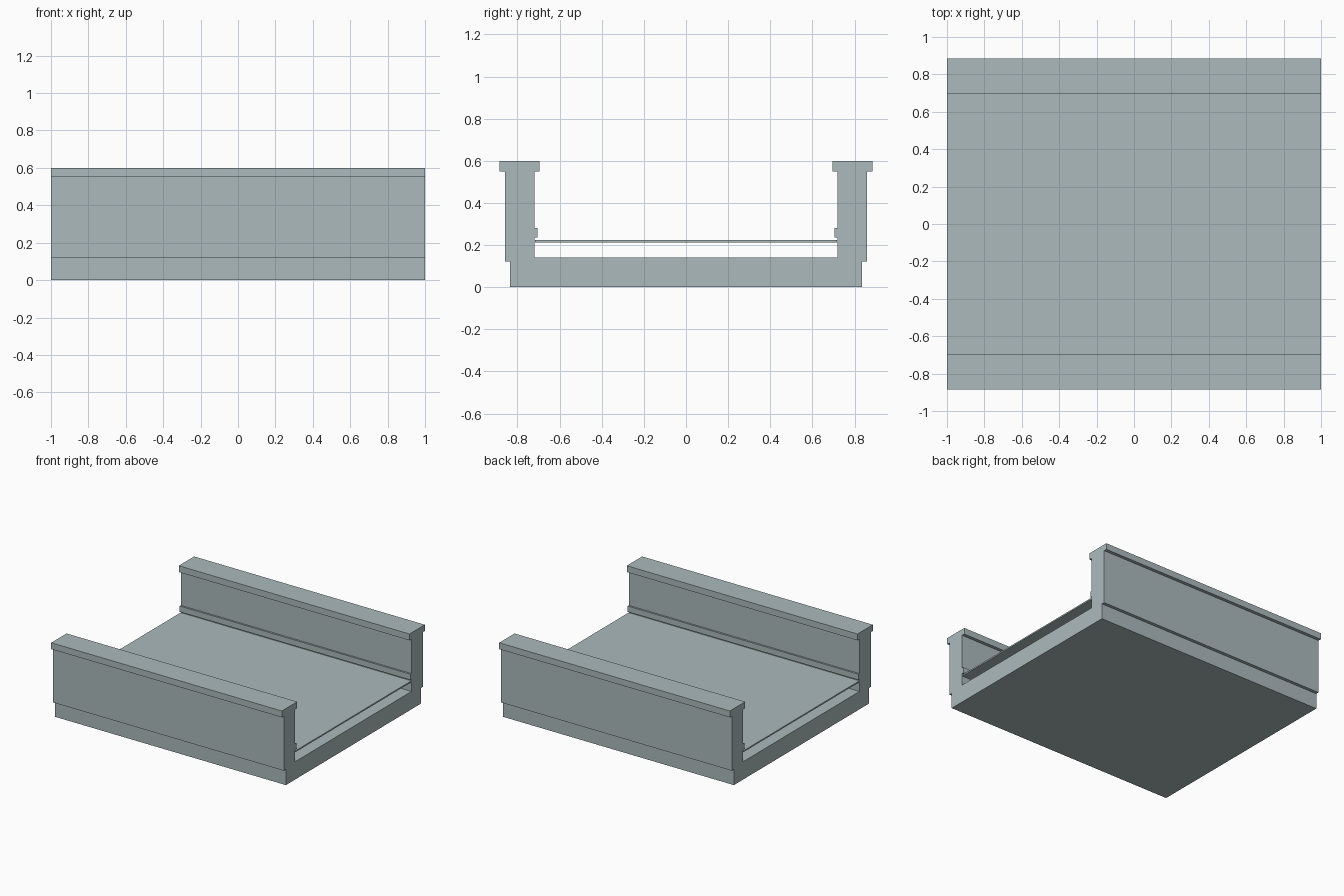
import bpy
import bmesh

cube = bpy.data.objects.get("Cube")
if cube:
    bpy.data.objects.remove(cube, do_unlink=True)

concrete = bpy.data.materials.new("pale grey concrete")
concrete.use_nodes = True
colour = (0.41, 0.49, 0.50, 1)
concrete.diffuse_color = colour
concrete.node_tree.nodes["Principled BSDF"].inputs["Base Color"].default_value = colour


def extrude_profile(name, points):
    """Extrude a closed (y, z) outline along the full length in x."""
    bm = bmesh.new()
    face = bm.faces.new([bm.verts.new((-1, y, z)) for y, z in points])
    result = bmesh.ops.extrude_face_region(bm, geom=[face], use_keep_orig=True)
    moved = [v for v in result["geom"] if isinstance(v, bmesh.types.BMVert)]
    bmesh.ops.translate(bm, verts=moved, vec=(2, 0, 0))
    bmesh.ops.recalc_face_normals(bm, faces=bm.faces)
    mesh = bpy.data.meshes.new(name)
    bm.to_mesh(mesh)
    bm.free()
    mesh.materials.append(concrete)
    obj = bpy.data.objects.new(name, mesh)
    bpy.context.collection.objects.link(obj)
    return obj


def box(name, y0, y1, z0, z1):
    return extrude_profile(name, [(y0, z0), (y1, z0), (y1, z1), (y0, z1)])


# Trough: base, side walls and overhanging caps as one mirrored section
half = [(0.835, 0), (0.835, 0.122), (0.86, 0.122), (0.86, 0.55),
        (0.885, 0.55), (0.885, 0.6), (0.695, 0.6), (0.695, 0.55),
        (0.72, 0.55), (0.72, 0.14)]
extrude_profile("trough", half + [(-y, z) for y, z in reversed(half)])

# Thin raised deck above the trough floor
box("deck", -0.718, 0.718, 0.213, 0.224)

# Small rails along the inner walls
for name, side in (("front_rail", -1), ("back_rail", 1)):
    box(name, side * 0.706, side * 0.722, 0.235, 0.28)
